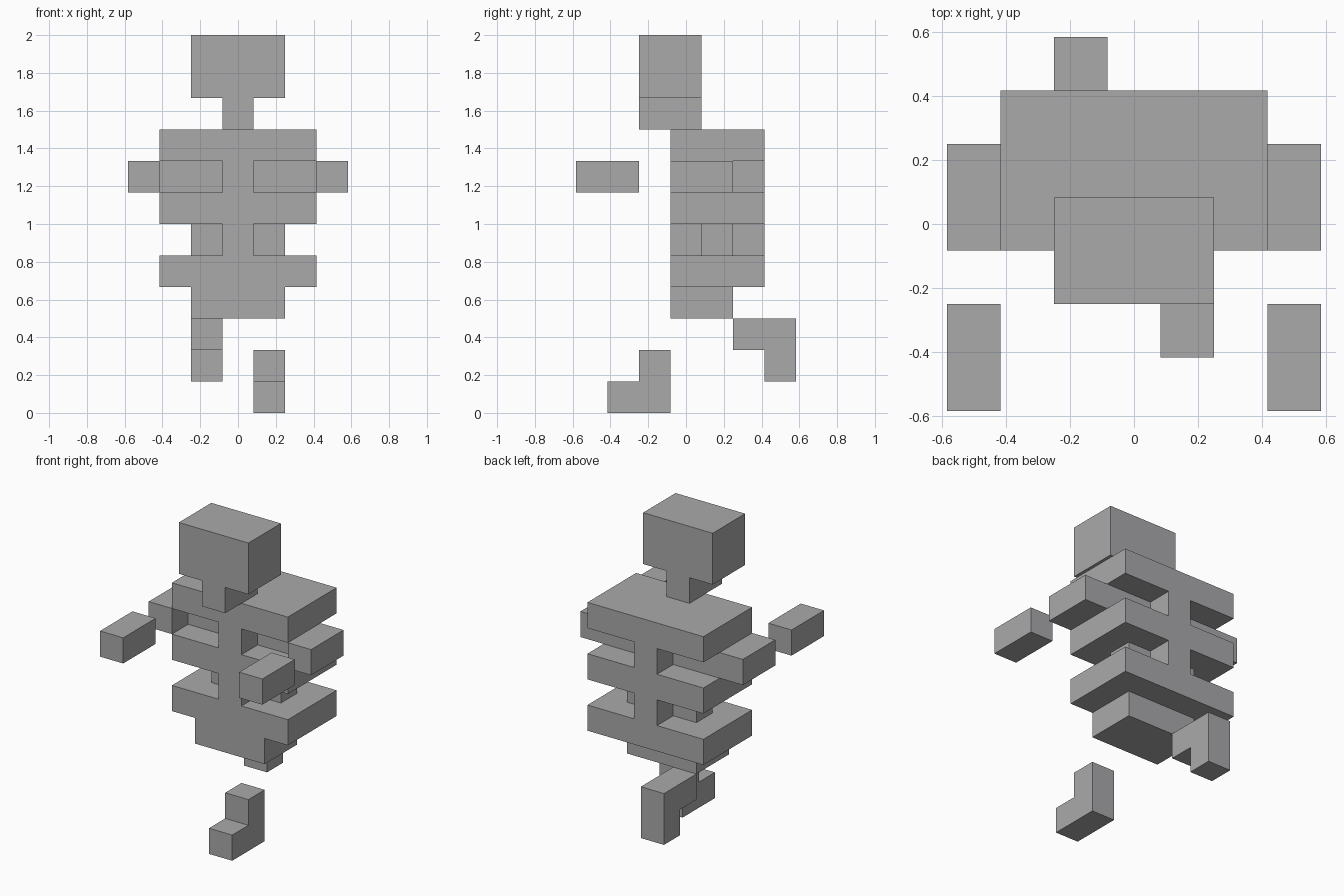
import bpy
from mathutils import Vector

if "Cube" in bpy.data.objects:
    bpy.data.objects.remove(bpy.data.objects["Cube"])

U = 1 / 6  # one block of the grid

grey = bpy.data.materials.new("plain grey")
grey.diffuse_color = (0.4, 0.4, 0.41, 1)
grey.use_nodes = True
grey.node_tree.nodes["Principled BSDF"].inputs["Base Color"].default_value = grey.diffuse_color


def extrude(name, profile, axis, start, end):
    """Extrude a closed 2D profile (in blocks) along x or y.
    axis 'y': points are (x, z); axis 'x': points are (y, z)."""
    n = len(profile)

    def place(p, d):
        co = (p[0], d, p[1]) if axis == 'y' else (d, p[0], p[1])
        return Vector(co) * U

    verts = [place(p, d) for d in (start, end) for p in profile]
    faces = [tuple(range(n)), tuple(range(2 * n - 1, n - 1, -1))]
    faces += [((i + 1) % n, i, i + n, (i + 1) % n + n) for i in range(n)]
    if axis == 'x':
        faces = [f[::-1] for f in faces]
    return add_mesh(name, verts, faces)


def add_mesh(name, verts, faces):
    mesh = bpy.data.meshes.new(name)
    mesh.from_pydata(verts, [], faces)
    mesh.materials.append(grey)
    ob = bpy.data.objects.new(name, mesh)
    bpy.context.collection.objects.link(ob)
    return ob


def prism_xy(name, profile, z0, z1):
    """Extrude a counter-clockwise (x, y) profile upwards."""
    n = len(profile)
    verts = [Vector((x, y, z)) * U for z in (z0, z1) for x, y in profile]
    faces = [tuple(range(n - 1, -1, -1)), tuple(range(n, 2 * n))]
    faces += [(i, (i + 1) % n, (i + 1) % n + n, i + n) for i in range(n)]
    return add_mesh(name, verts, faces)


def symmetric(half):
    """Complete a right-hand outline (bottom to top) by mirroring it in x."""
    return half + [(-x, z) for x, z in reversed(half)]


def rect(x0, x1, y0, y1):
    return [(x0, y0), (x1, y0), (x1, y1), (x0, y1)]


# Head with neck
extrude("head", symmetric([(.5, 9), (.5, 10), (1.5, 10), (1.5, 12)]), 'y', -1.5, .5)

# Rib slabs joined by the spine
ribs = []
for z in (4, 6, 8):
    if z > 4:
        ribs.append((.5, z))
    ribs += [(2.5, z), (2.5, z + 1)]
    if z < 8:
        ribs.append((.5, z + 1))
extrude("rib_cage", symmetric(ribs), 'y', -.5, 2.5)

# Pelvis
prism_xy("pelvis", rect(-1.5, 1.5, -.5, 1.5), 3, 4)

for side, label in ((-1, "left"), (1, "right")):
    def sided(profile):
        pts = [(side * x, y) for x, y in profile]
        return pts if side > 0 else pts[::-1]

    # Waist block, bent upper arm and floating forearm
    prism_xy(label + "_waist_block", sided(rect(.5, 1.5, .5, 1.5)), 5, 6)
    prism_xy(label + "_upper_arm", sided([(.5, .5), (2.5, .5), (2.5, -.5), (3.5, -.5),
                                          (3.5, 1.5), (.5, 1.5)]), 7, 8)
    prism_xy(label + "_forearm", sided(rect(2.5, 3.5, -3.5, -1.5)), 7, 8)

# Rear leg, bent down behind the pelvis
extrude("rear_leg", [(2.5, 1), (3.5, 1), (3.5, 3), (1.5, 3), (1.5, 2), (2.5, 2)],
        'x', -1.5, -.5)

# Front foot, stepping forward
extrude("front_foot", [(-2.5, 0), (-.5, 0), (-.5, 2), (-1.5, 2), (-1.5, 1), (-2.5, 1)],
        'x', .5, 1.5)
